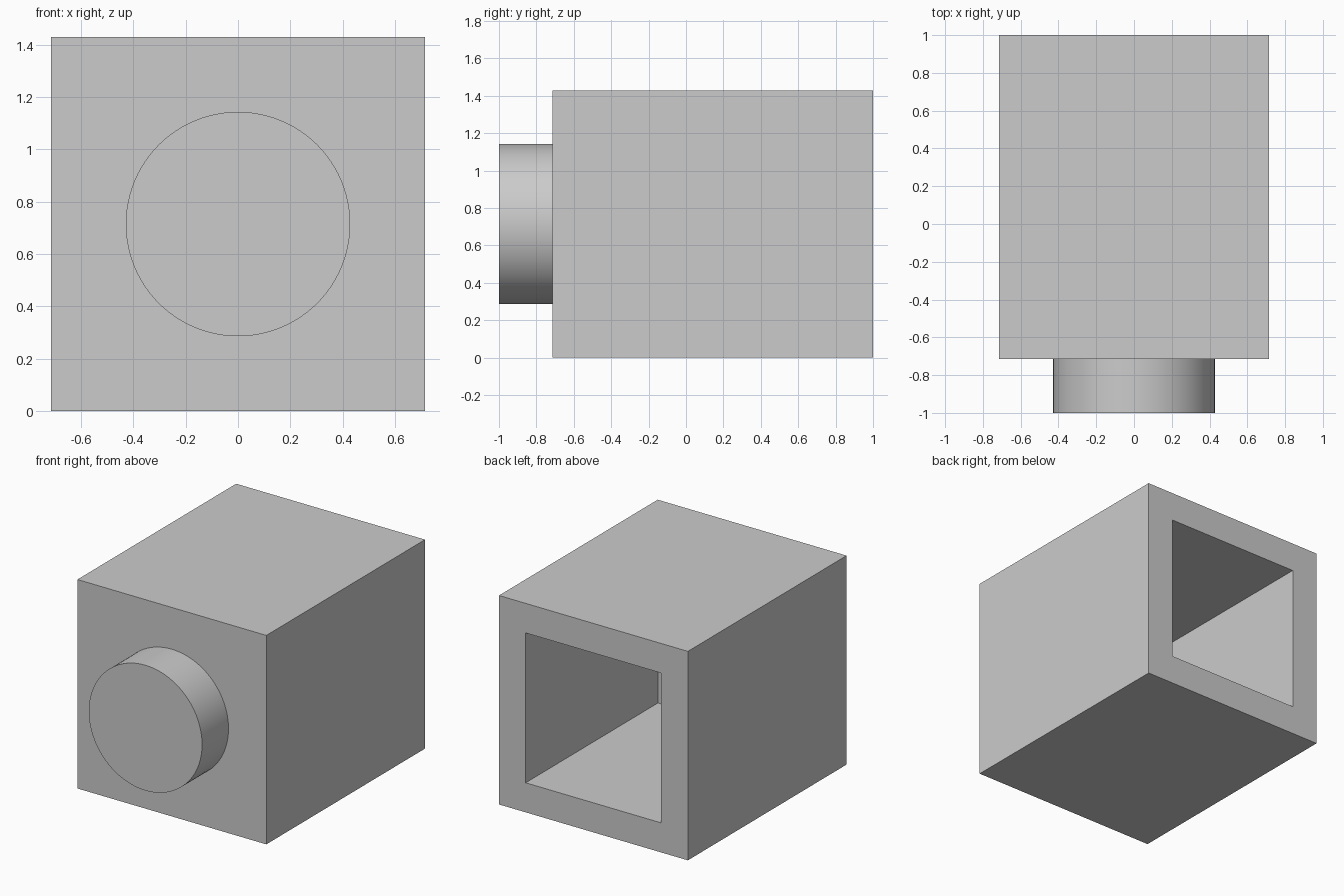
import bpy
import bmesh
import math
from mathutils import Matrix, Vector

cube = bpy.data.objects.get("Cube")
if cube:
    bpy.data.objects.remove(cube, do_unlink=True)

U = 2 / 14                                  # module: whole length is 14 units
WIDTH, LENGTH, WALL = 10 * U, 12 * U, 2 * U
PEG_RADIUS, PEG_LENGTH = 3 * U, 2 * U
FRONT = 1 - LENGTH                          # y of the block's front face

grey = bpy.data.materials.new("light_grey")
grey.use_nodes = True
colour = (0.6, 0.6, 0.6, 1)
grey.diffuse_color = colour
grey.node_tree.nodes["Principled BSDF"].inputs["Base Color"].default_value = colour


def add_object(name, bm):
    bmesh.ops.recalc_face_normals(bm, faces=bm.faces)
    mesh = bpy.data.meshes.new(name)
    bm.to_mesh(mesh)
    bm.free()
    mesh.materials.append(grey)
    obj = bpy.data.objects.new(name, mesh)
    bpy.context.collection.objects.link(obj)
    return obj


# Block with a square socket sunk into its back
bm = bmesh.new()
bmesh.ops.create_cube(bm, size=1)
bmesh.ops.scale(bm, verts=bm.verts, vec=(WIDTH, LENGTH, WIDTH))
bmesh.ops.translate(bm, verts=bm.verts, vec=(0, FRONT + LENGTH / 2, WIDTH / 2))
bm.normal_update()
back = max(bm.faces, key=lambda f: f.normal.y)
bmesh.ops.inset_region(bm, faces=[back], thickness=WALL)
socket = bmesh.ops.extrude_discrete_faces(bm, faces=[back])["faces"][0]
bmesh.ops.translate(bm, verts=socket.verts, vec=Vector((0, WALL - LENGTH, 0)))
add_object("socket_block", bm)

# Round peg on the front
bm = bmesh.new()
place = Matrix.Translation((0, FRONT - PEG_LENGTH / 2, WIDTH / 2)) @ Matrix.Rotation(math.pi / 2, 4, "X")
bmesh.ops.create_cone(bm, cap_ends=True, segments=96, radius1=PEG_RADIUS,
                      radius2=PEG_RADIUS, depth=PEG_LENGTH, matrix=place)
peg = add_object("front_peg", bm)
bpy.ops.object.select_all(action="DESELECT")
peg.select_set(True)
bpy.context.view_layer.objects.active = peg
bpy.ops.object.shade_smooth_by_angle(angle=math.radians(30))
